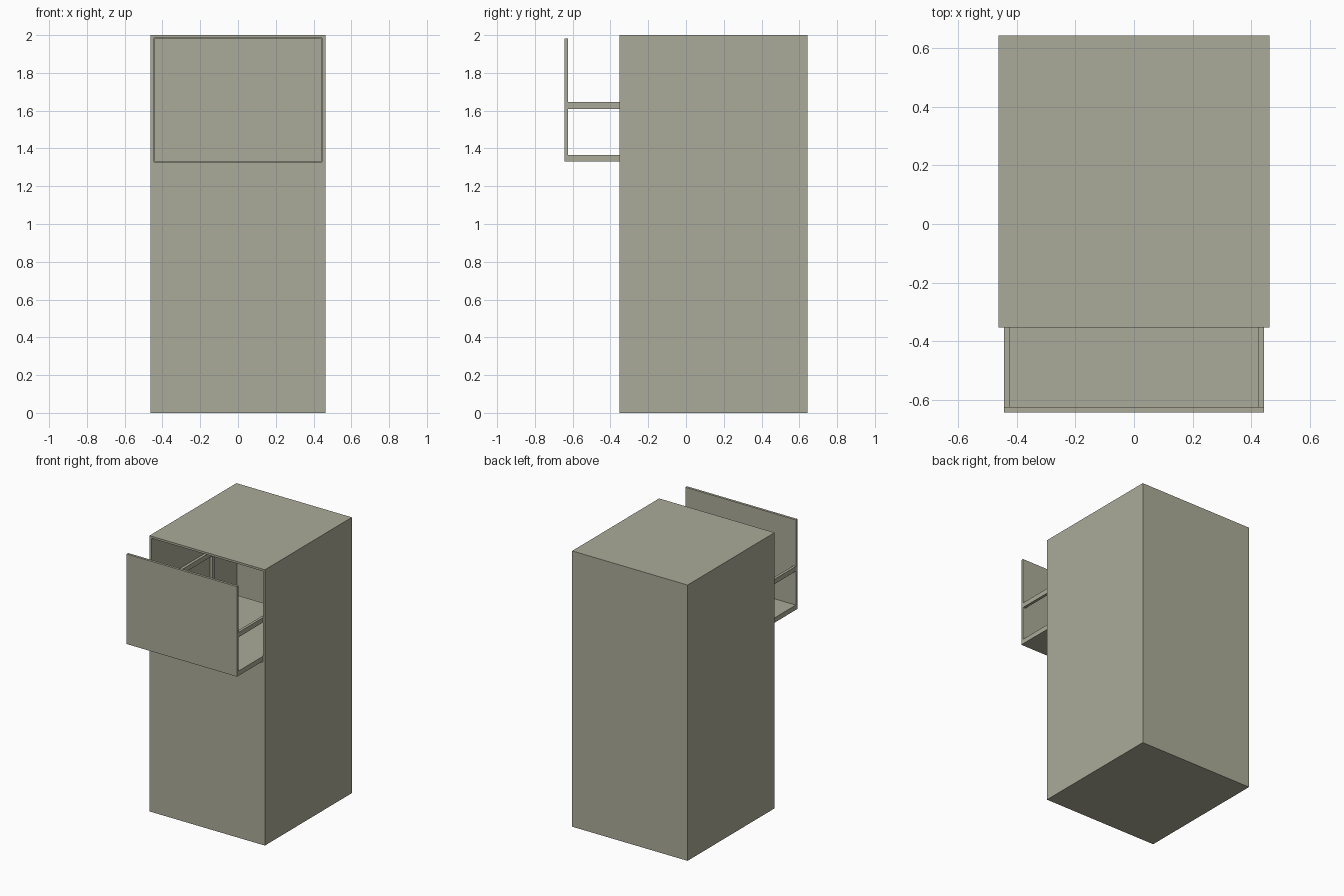
import bpy

if "Cube" in bpy.data.objects:
    bpy.data.objects.remove(bpy.data.objects["Cube"])

# One flat painted-metal colour
paint = bpy.data.materials.new("warm grey paint")
paint.diffuse_color = (0.41, 0.41, 0.32, 1)
paint.use_nodes = True
paint.node_tree.nodes["Principled BSDF"].inputs["Base Color"].default_value = paint.diffuse_color


def extrude_x(name, profile, x0, x1):
    """Extrude a (y, z) outline along x from x0 to x1."""
    n = len(profile)
    verts = [(x, y, z) for x in (x0, x1) for y, z in profile]
    faces = [tuple(reversed(range(n))), tuple(range(n, 2 * n))]
    faces += [(i, (i + 1) % n, n + (i + 1) % n, n + i) for i in range(n)]
    mesh = bpy.data.meshes.new(name)
    mesh.from_pydata(verts, [], faces)
    mesh.materials.append(paint)
    obj = bpy.data.objects.new(name, mesh)
    bpy.context.collection.objects.link(obj)
    return obj


def rect(y0, y1, z0, z1):
    return [(y0, z0), (y1, z0), (y1, z1), (y0, z1)]


FRONT, BACK = -0.353, 0.643       # cabinet depth
D_FRONT, D_BACK = -0.643, 0.333   # pulled-out drawer depth
WALL = 0.018
Z0, Z1 = 1.33, 1.983              # drawer height

# Cabinet body: box hollowed through the top drawer opening
body = extrude_x("cabinet_body", rect(FRONT, BACK, 0, 2), -0.463, 0.463)
cavity = extrude_x("cavity_cutter", [
    (FRONT - 0.1, Z0 - 0.003), (FRONT + WALL, Z0 - 0.003),
    (FRONT + WALL, WALL), (BACK - WALL, WALL),
    (BACK - WALL, 1.985), (FRONT - 0.1, 1.985)], -0.446, 0.446)
cavity.hide_render = True
cavity.hide_viewport = True
cut = body.modifiers.new("hollow", 'BOOLEAN')
cut.operation = 'DIFFERENCE'
cut.solver = 'EXACT'
cut.object = cavity

# Drawer front panel and floor
extrude_x("drawer_front", rect(D_FRONT, D_FRONT + 0.018, Z0 + 0.035, Z1), -0.443, 0.443)
extrude_x("drawer_floor", rect(D_FRONT, D_BACK, Z0, Z0 + 0.035), -0.443, 0.443)

# Side frames: upper rail with a back post standing on the floor
side = [(D_FRONT + 0.018, 1.61), (D_BACK - 0.02, 1.61), (D_BACK - 0.02, Z0 + 0.035),
        (D_BACK, Z0 + 0.035), (D_BACK, 1.645), (D_FRONT + 0.018, 1.645)]
for name, x in (("left", -0.443), ("right", 0.423)):
    extrude_x(name + "_drawer_rail", side, x, x + 0.02)
